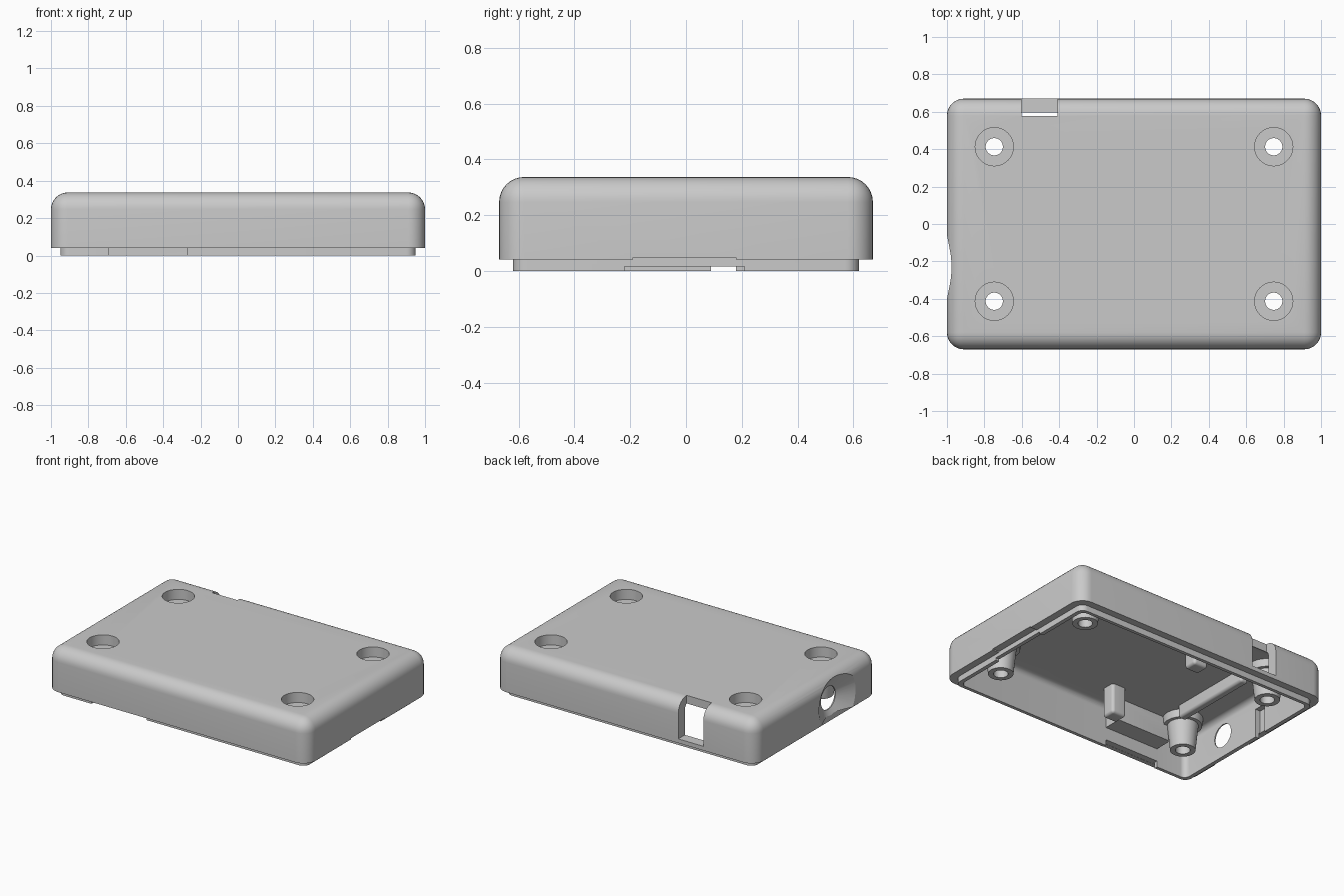
import bpy, bmesh, math
from mathutils import Matrix, Vector

cube = bpy.data.objects.get("Cube")
if cube:
    bpy.data.objects.remove(cube, do_unlink=True)

grey = bpy.data.materials.new("plain grey plastic")
grey.use_nodes = True
grey.diffuse_color = (0.59, 0.59, 0.59, 1)
grey.node_tree.nodes["Principled BSDF"].inputs["Base Color"].default_value = (0.59, 0.59, 0.59, 1)


def finish(bm, name):
    bmesh.ops.recalc_face_normals(bm, faces=bm.faces)
    mesh = bpy.data.meshes.new(name)
    bm.to_mesh(mesh)
    bm.free()
    mesh.materials.append(grey)
    ob = bpy.data.objects.new(name, mesh)
    bpy.context.collection.objects.link(ob)
    return ob


def box(name, x, y, z, corner=0, round_top=False, round_bottom=False):
    """Box from (min, max) pairs, with rounded upright and optional top or bottom edges."""
    bm = bmesh.new()
    bmesh.ops.create_cube(bm, size=1)

    def wanted(e):
        level = e.verts[0].co.z + e.verts[1].co.z
        return abs(level) < 0.5 or (round_top if level > 0 else round_bottom)
    edges = [e for e in bm.edges if wanted(e)]
    for v in bm.verts:
        v.co = Vector(pair[c > 0] for pair, c in zip((x, y, z), v.co))
    if corner:
        bmesh.ops.bevel(bm, geom=edges, offset=corner, segments=8, profile=0.5,
                        affect='EDGES', clamp_overlap=True)
    return finish(bm, name)


def cone(name, start, end, r1, r2):
    """Round bar from start to end."""
    a, b = Vector(start), Vector(end)
    turn = (b - a).to_track_quat('Z', 'Y').to_matrix().to_4x4()
    bm = bmesh.new()
    bmesh.ops.create_cone(bm, cap_ends=True, segments=48, radius1=r1, radius2=r2,
                          depth=(b - a).length,
                          matrix=Matrix.Translation((a + b) / 2) @ turn)
    return finish(bm, name)


def combine(body, tool, operation):
    mod = body.modifiers.new(tool.name, 'BOOLEAN')
    mod.object, mod.operation, mod.solver = tool, operation, 'EXACT'
    bpy.context.view_layer.objects.active = body
    bpy.ops.object.modifier_apply(modifier=mod.name)
    bpy.data.objects.remove(tool, do_unlink=True)


def add(tool):
    combine(shell, tool, 'UNION')


def cut(tool):
    combine(shell, tool, 'DIFFERENCE')


# Outer shell, seating lip and hollow inside
shell = box("enclosure_cover", (-1, 1), (-.67, .67), (.041, .337), .09, round_top=True)
add(box("seating_lip", (-.95, .95), (-.62, .62), (0, .15), .05))
cut(box("hollow", (-.922, .922), (-.597, .597), (-.2, .287), .04, round_top=True))

# Screw bosses: wide head around the counterbore, tapered post below
screws = [(sx * .747, sy * .413) for sx in (-1, 1) for sy in (-1, 1)]
for x, y in screws:
    add(cone("boss_head", (x, y, .235), (x, y, .31), .122, .13))
    add(cone("boss_post", (x, y, .06), (x, y, .25), .08, .1))

# Board support posts, stiffening rib and thickened cable block
for side in (-1, 1):
    y = side * .4
    add(box("support_post", (-.23, -.12), (y - .05, y + .05), (.08, .31), .02, round_bottom=True))
add(box("stiffening_rib", (-.68, -.62), (-.31, .31), (.2, .31), .02, round_bottom=True))
add(box("front_block", (-.69, -.27), (-.61, -.47), (.13, .31), .02))

# Screw holes with counterbores
for x, y in screws:
    cut(cone("screw_hole", (x, y, -.1), (x, y, .5), .046, .046))
    cut(cone("counterbore", (x, y, .267), (x, y, .4), .102, .102))

# Socket opening in the back wall, running out through the top edge
cut(box("socket_opening", (-.602, -.41), (.578, .8), (.07, .5)))

# Round cable port with flared mouth
cut(cone("cable_port", (-1.1, -.23, .15), (-.85, -.23, .15), .08, .08))
cut(cone("flared_mouth", (-1.02, -.23, .15), (-.93, -.23, .15), .235, .08))

# Gaps in the lip and pry slot in the lower edge
cut(box("front_lip_gap", (-.69, -.27), (-.64, -.58), (-.1, .042)))
cut(box("left_lip_gap", (.9, .97), (-.22, .21), (-.1, .016)))
cut(box("pry_slot", (.949, 1.1), (-.19, .18), (-.1, .049)))
cut(box("right_wall_groove", (-.96, -.9), (.09, .18), (-.1, .2)))

bpy.ops.object.select_all(action='DESELECT')
shell.select_set(True)
bpy.context.view_layer.objects.active = shell
bpy.ops.object.shade_smooth_by_angle(angle=math.radians(30))
